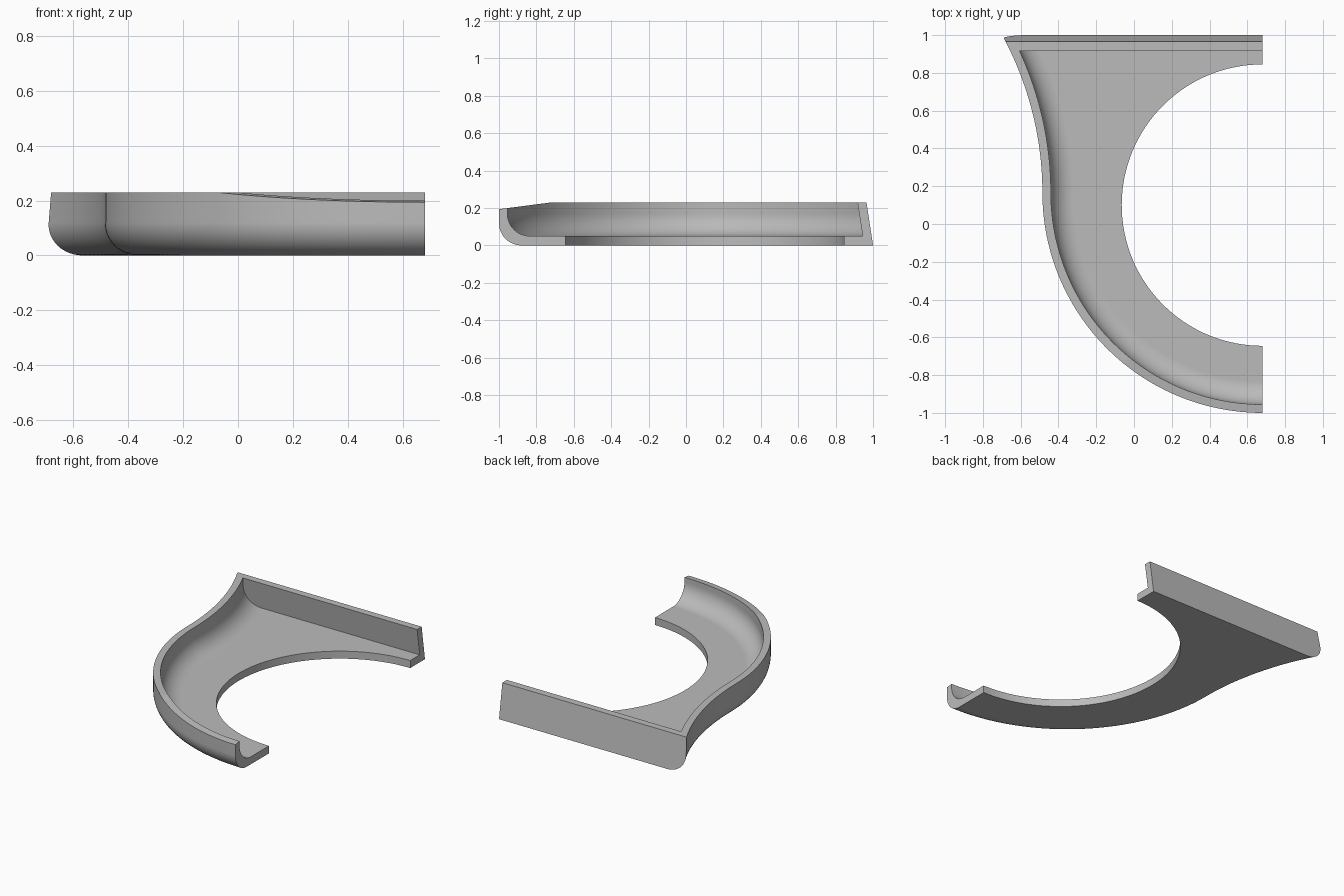
import bpy
import bmesh
from math import sin, cos, asin, pi
from mathutils import Vector

cube = bpy.data.objects.get("Cube")
if cube:
    bpy.data.objects.remove(cube, do_unlink=True)

CX, CY = 0.68, 0.165      # centre of the round front of the wall
R_FRONT = 1.165           # convex front radius
R_FLARE = 1.74            # concave radius flaring out to the back
BACK = 1.1                # outlines overrun the back before trimming
HEIGHT, FLOOR = 0.23, 0.05
FILLET = 0.12
WALL = 0.045
DRAFT = 0.152             # lean of the back wall

grey = bpy.data.materials.new("grey plastic")
grey.use_nodes = True
colour = (0.5, 0.5, 0.5, 1)
grey.diffuse_color = colour
grey.node_tree.nodes["Principled BSDF"].inputs["Base Color"].default_value = colour


def outline(inset, right):
    """Plan outline, moved inward by inset and closed at x = right."""
    pts = [(right, CY - R_FRONT + inset)] if right > CX else []
    r = R_FRONT - inset
    for i in range(49):
        a = -pi / 2 - i / 48 * pi / 2
        pts.append((CX + r * cos(a), CY + r * sin(a)))
    r = R_FLARE + inset
    end = asin((BACK - CY) / r)
    flare_x = CX - R_FRONT - R_FLARE
    for i in range(1, 25):
        a = end * i / 24
        pts.append((flare_x + r * cos(a), CY + r * sin(a)))
    return pts + [(right, BACK)]


def trim(bm, point, normal):
    """Cut away everything on the normal side and close the cut."""
    bmesh.ops.bisect_plane(bm, geom=bm.verts[:] + bm.edges[:] + bm.faces[:],
                           plane_co=point, plane_no=normal, clear_outer=True)
    open_edges = [e for e in bm.edges if e.is_boundary]
    bmesh.ops.holes_fill(bm, edges=open_edges, sides=0)


def finish(name, bm):
    bmesh.ops.recalc_face_normals(bm, faces=bm.faces[:])
    mesh = bpy.data.meshes.new(name)
    bm.to_mesh(mesh)
    bm.free()
    mesh.materials.append(grey)
    obj = bpy.data.objects.new(name, mesh)
    bpy.context.collection.objects.link(obj)
    return obj


def rounded_solid(inset, bottom, top, right, back_y):
    """Loft of outlines with a filleted bottom and a leaning back."""
    bm = bmesh.new()
    levels = []
    for i in range(13):
        a = i / 12 * pi / 2
        levels.append((inset + FILLET * (1 - sin(a)), bottom + FILLET * (1 - cos(a))))
    levels.append((inset, top))
    rings = [[bm.verts.new((x, y, z)) for x, y in outline(d, right)] for d, z in levels]
    for low, high in zip(rings, rings[1:]):
        for i in range(len(low)):
            j = (i + 1) % len(low)
            bm.faces.new((low[i], low[j], high[j], high[i]))
    bm.faces.new(rings[0])
    bm.faces.new(rings[-1])
    trim(bm, Vector((0, back_y, 0)), Vector((0, 1, DRAFT)))
    return bm


# Outer body, with the rim sloping down at the front
bm = rounded_solid(0, 0, HEIGHT, CX, 1.0)
trim(bm, Vector((0, -0.72, HEIGHT)), Vector((0, -0.13, 1)))
tray = finish("half_tray", bm)

# Hollow inside the walls
pocket = finish("pocket_cutter", rounded_solid(WALL, FLOOR, 0.3, 0.8, 0.952))

# Round opening in the floor
bm = bmesh.new()
bmesh.ops.create_cone(bm, cap_ends=True, segments=128, radius1=0.745, radius2=0.745, depth=0.3)
bmesh.ops.translate(bm, verts=bm.verts[:], vec=(CX, 0.1, 0))
opening = finish("opening_cutter", bm)

bpy.context.view_layer.objects.active = tray
tray.select_set(True)
for cutter in (pocket, opening):
    cutter.hide_render = True
    mod = tray.modifiers.new("cut", 'BOOLEAN')
    mod.operation = 'DIFFERENCE'
    mod.solver = 'EXACT'
    mod.object = cutter
    bpy.ops.object.modifier_apply(modifier=mod.name)
    bpy.data.objects.remove(cutter, do_unlink=True)

# Smooth fillets, crisp edges, flat floor
bpy.ops.object.shade_smooth_by_angle(angle=0.5)
weighted = tray.modifiers.new("weighted normals", 'WEIGHTED_NORMAL')
weighted.keep_sharp = True
